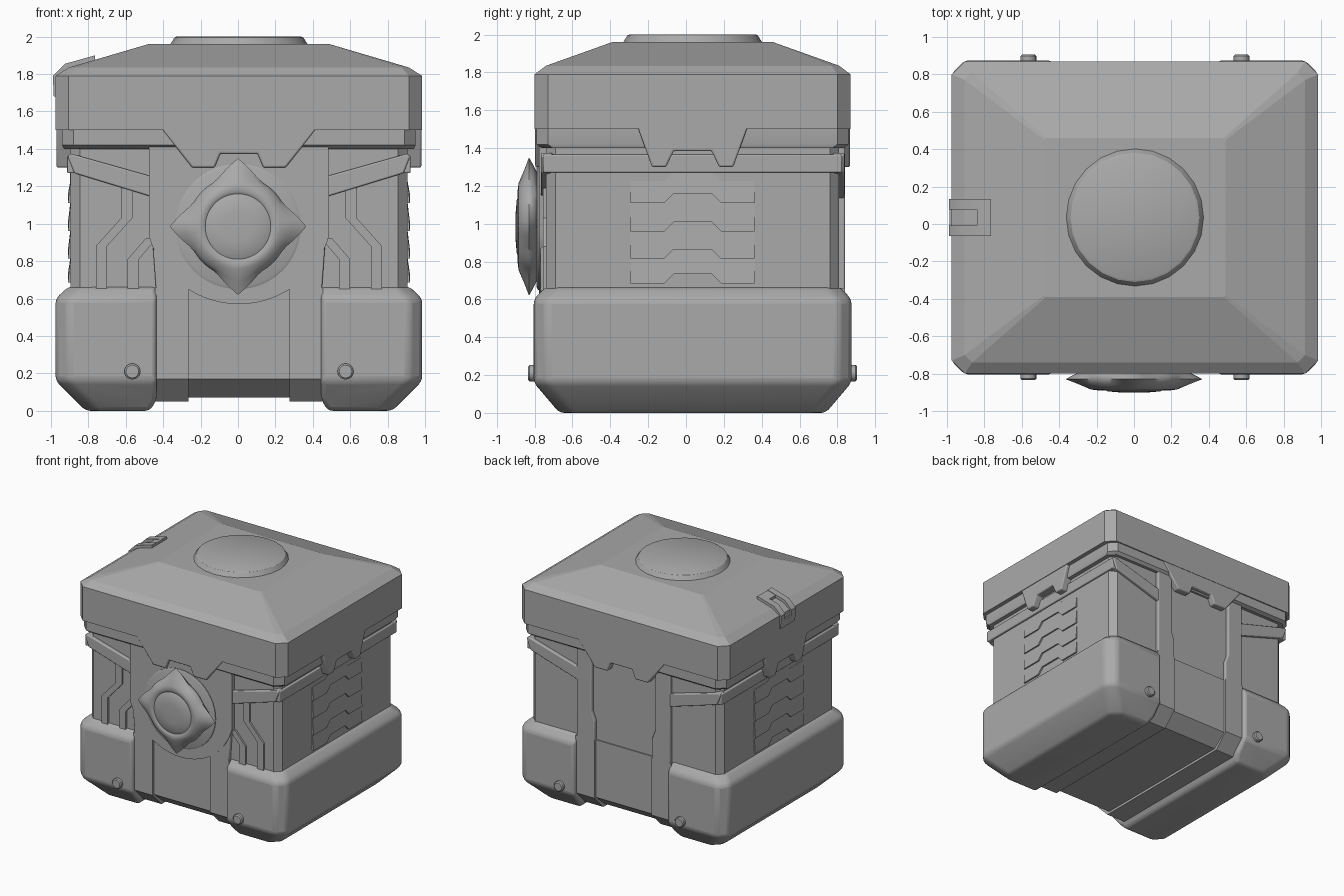
import bpy, bmesh, math
from mathutils import Vector

cube = bpy.data.objects.get("Cube")
if cube:
    bpy.data.objects.remove(cube, do_unlink=True)

grey = bpy.data.materials.new("plain_grey")
grey.use_nodes = True
GREY = (0.4, 0.4, 0.4, 1)
grey.diffuse_color = GREY
grey.node_tree.nodes["Principled BSDF"].inputs["Base Color"].default_value = GREY

CENTRE = Vector((0.005, 0.035, 0))  # middle of the crate body


def finish(name, bm, bevel=0, angle=30):
    """Turn a bmesh into a shaded object placed around the crate centre."""
    bmesh.ops.recalc_face_normals(bm, faces=bm.faces)
    mesh = bpy.data.meshes.new(name)
    bm.to_mesh(mesh)
    bm.free()
    mesh.materials.append(grey)
    ob = bpy.data.objects.new(name, mesh)
    bpy.context.collection.objects.link(ob)
    ob.location = CENTRE
    if bevel:
        mod = ob.modifiers.new("Bevel", "BEVEL")
        mod.width, mod.segments, mod.limit_method = bevel, 3, "ANGLE"
        mod.angle_limit = math.radians(20)
    bpy.ops.object.select_all(action="DESELECT")
    ob.select_set(True)
    bpy.context.view_layer.objects.active = ob
    bpy.ops.object.shade_smooth_by_angle(angle=math.radians(angle))
    return ob


def loft(name, rings, **kw):
    """Skin a stack of equal-length rings and cap both ends."""
    bm = bmesh.new()
    loops = [[bm.verts.new(p) for p in ring] for ring in rings]
    for a, b in zip(loops, loops[1:]):
        for i in range(len(a)):
            j = (i + 1) % len(a)
            bm.faces.new((a[i], a[j], b[j], b[i]))
    bm.faces.new(loops[0])
    bm.faces.new(loops[-1])
    return finish(name, bm, **kw)


def prism(name, outline, axis, a, b, **kw):
    """Extrude an (u, z) outline along x or y between a and b."""
    place = (lambda u, z, d: (d, u, z)) if axis == "x" else (lambda u, z, d: (u, d, z))
    return loft(name, [[place(u, z, d) for u, z in outline] for d in (a, b)], **kw)


def octagon(hx, hy, c, z):
    """Rectangle with chamfered corners at height z."""
    quarter = [(hx, hy - c), (hx - c, hy)]
    pts = quarter + [(-x, y) for x, y in quarter[::-1]]
    pts += [(-x, -y) for x, y in pts]
    return [(x, y, z) for x, y in pts]


def disc(r, z, n=24):
    return [(r * math.cos(math.tau * i / n), r * math.sin(math.tau * i / n), z) for i in range(n)]


def flip(outline, s):
    return [(s * u, z) for u, z in outline]


def symmetric(half):
    """Complete a half outline listed from the right edge to the middle."""
    return half + [(-u, z) for u, z in half[::-1]]


SIDES = (("right", -1), ("left", 1))
ENDS = (("front", -1), ("back", 1))

# Lid with hipped top and round cap
loft("lid", [octagon(.95, .81, .07, 1.5), octagon(.98, .835, .07, 1.5), octagon(.98, .835, .07, 1.79),
             octagon(.91, .775, .04, 1.835), octagon(.485, .425, .01, 1.96)], angle=10)
loft("lid_cap", [disc(.37, 1.955), disc(.345, 1.995), disc(.335, 2.0)])
loft("lid_lip", [octagon(.935, .80, .06, 1.4), octagon(.945, .825, .06, 1.42),
                 octagon(.945, .825, .06, 1.51)])

# Body core
loft("body", [octagon(.9, .775, .05, .3), octagon(.9, .775, .05, 1.5)])

# Notched skirt tabs below the lid
end_tab = symmetric([(.415, 1.51), (.25, 1.3), (.13, 1.3), (.1, 1.375)])
side_tab = symmetric([(.29, 1.51), (.215, 1.3), (.14, 1.3), (.1, 1.385)])
for name, s in ENDS:
    prism(name + "_lid_tab", end_tab, "y", s * .76, s * .832, bevel=.01)
for name, s in SIDES:
    prism(name + "_lid_tab", side_tab, "x", s * .88, s * .975, bevel=.01)

# Heavy base blocks on both sides
for name, s in SIDES:
    rings = []
    for z, inset, inner in ((0, .16, .475), (.06, .10, .44), (.16, 0, .44), (.6, 0, .44), (.665, .07, .44)):
        x, y, c = .98 - inset, .84 - inset * .85, .07
        corner = [(inner, -y), (x - c, -y), (x, c - y), (x, y - c), (x - c, y), (inner, y)]
        rings.append([(s * u, v, z) for u, v in corner])
    loft(name + "_base_block", rings, bevel=.025, angle=40)

# Centre base section, running front to back between the blocks
def base_profile(hy, low):
    return symmetric([(hy, .66), (hy, .17), (hy - .12, low)])


prism("base_centre", base_profile(.785, .07), "x", -.45, .45)
for name, s in SIDES:
    prism(name + "_base_strip", base_profile(.805, .05), "x", s * .27, s * .45)

# Upright pillars, fuller near the base
for end, e in ENDS:
    top = .9 if e < 0 else 1.5
    for name, s in SIDES:
        post = [(.27, .6), (.27, .82), (.3, .9), (.3, top), (.44, top), (.44, .6)]
        if e < 0:
            post = [(.28, .6), (.28, .88), (.46, .88), (.44, .6)]
        prism(f"{end}_{name}_pillar", flip(post, s), "y", e * .75, e * .805, bevel=.008)
prism("back_rail", symmetric([(.29, 1.42), (.29, 1.36)]), "y", .76, .795)

# Front shield plate with rounded bottom
arc = [(.5 * math.sin(t), 1.07 - .5 * math.cos(t)) for t in (math.radians(a) for a in range(-74, 75, 4))]
prism("front_shield", [(-.48, 1.5)] + arc + [(.48, 1.5)], "y", -.76, -.812)

# Round mount and four-pointed emblem
def facing(r_of, y, n=48):
    pts = []
    for i in range(n):
        t = math.tau * i / n
        r = r_of(t)
        pts.append((r * math.cos(t) - .005, y, .985 + r * math.sin(t)))
    return pts


def star(body, tip):
    """Circle whose radius swells into four sharp points."""
    def radius(t):
        off = abs((t + math.pi / 4) % (math.pi / 2) - math.pi / 4)
        return body + (tip - body) * max(0, 1 - off / .5) ** 1.5
    return radius


loft("emblem_mount", [facing(lambda t: .335, -.80), facing(lambda t: .335, -.818),
                      facing(lambda t: .32, -.825)])
loft("emblem", [facing(star(.24, .27), -.815), facing(star(.265, .33), -.845),
                facing(star(.27, .365), -.865), facing(star(.255, .30), -.89),
                facing(star(.22, .23), -.92), facing(lambda t: .19, -.925),
                facing(lambda t: .175, -.915), facing(lambda t: .14, -.93),
                facing(lambda t: .08, -.935)], angle=50)

# Straps: sloped on the ends, level along the sides
strap = [(.42, 1.13), (.88, 1.27), (.915, 1.36), (.9, 1.375), (.42, 1.24)]
for name, s in SIDES:
    for end, e in ENDS:
        prism(f"{end}_{name}_strap", flip(strap, s), "y", e * .74, e * .802, bevel=.008)
    prism(name + "_side_strap", symmetric([(.79, 1.365), (.79, 1.27)]), "x", s * .85, s * .918, bevel=.008)

# Stepped channel strips on the front panels
def ribbon(path, w):
    return [(x - w, z) for x, z in path] + [(x + w, z) for x, z in path[::-1]]


channels = {"long": [(.6, 1.19), (.6, 1.03), (.735, .88), (.735, .65)],
            "short": [(.47, .92), (.565, .81), (.565, .65)]}
for name, s in SIDES:
    for kind, path in channels.items():
        prism(f"{name}_{kind}_channel", flip(ribbon(path, .03), s), "y", -.76, -.79)

# Overlapping side vent slats, leaning out at their lower edges
def stepped(z):
    return [(-.328, z), (-.15, z), (-.1, z + .05), (.1, z + .05), (.15, z), (.328, z)]


for name, s in SIDES:
    edges = [.685, .815, .96, 1.11]
    for n, low in enumerate(edges):
        high = edges[n + 1] if n < 3 else 1.225
        outline = [(y, z, s * .914) for y, z in stepped(low)]
        outline += [(y, z, s * .902) for y, z in stepped(high)[::-1]]
        loft(f"{name}_vent_slat_{n + 1}", [[(x, y, z) for y, z, x in outline],
                                           [(s * .88, y, z) for y, z, x in outline]], angle=10)

# Round bolts on the base blocks
for end, e in ENDS:
    for name, s in SIDES:
        ring = disc(.043, 0, 16)
        loft(f"{end}_{name}_bolt", [[(s * .57 + u * k, e * y, .21 + v * k) for u, v, _ in ring]
                                    for k, y in ((1, .8), (1, .862), (.8, .87))])

# Open clip over the lid's right edge
clip = [(-.99, 1.68), (-.995, 1.79), (-.93, 1.855), (-.77, 1.9), (-.77, 1.85), (-.96, 1.77), (-.96, 1.68)]
for name, y in (("front", -.07), ("back", .07)):
    prism(name + "_clip_rail", clip, "y", y - .028, y + .028)
prism("clip_bridge", [(-.845, 1.875), (-.77, 1.897), (-.77, 1.85), (-.845, 1.83)], "y", -.07, .07)
prism("clip_foot", [(-.99, 1.68), (-.992, 1.74), (-.96, 1.74), (-.96, 1.68)], "y", -.07, .07)
